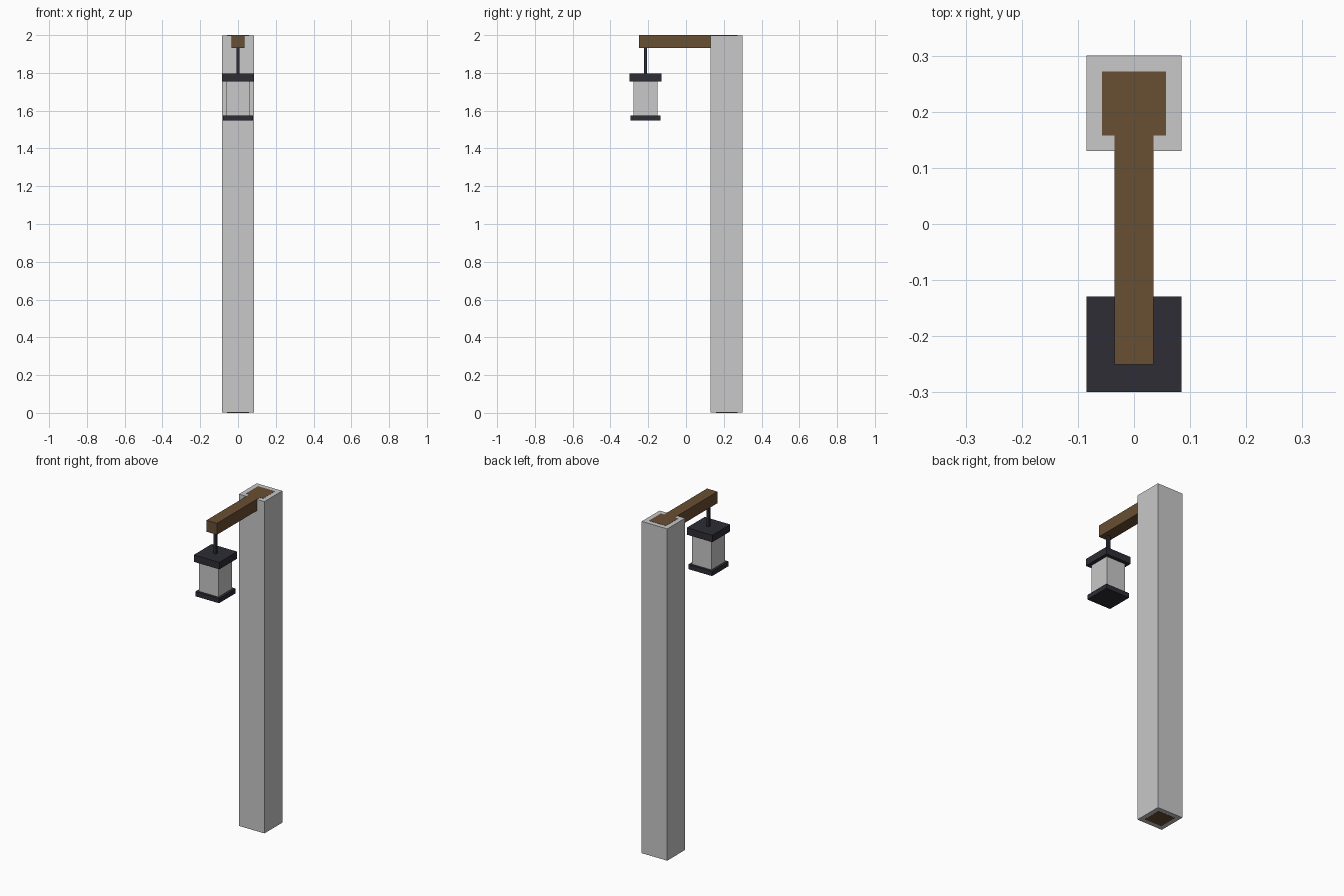
import bpy
import bmesh
from mathutils import Vector

default = bpy.data.objects.get("Cube")
if default:
    bpy.data.objects.remove(default, do_unlink=True)


def material(name, rgb):
    mat = bpy.data.materials.new(name)
    mat.use_nodes = True
    colour = (*rgb, 1)
    mat.diffuse_color = colour
    mat.node_tree.nodes["Principled BSDF"].inputs["Base Color"].default_value = colour
    return mat


def box(name, mat, low, high):
    """Axis-aligned box between two corners, with its origin at its centre."""
    low, high = Vector(low), Vector(high)
    size = high - low
    bm = bmesh.new()
    bmesh.ops.create_cube(bm, size=1)
    bmesh.ops.scale(bm, vec=size, verts=bm.verts)
    mesh = bpy.data.meshes.new(name)
    bm.to_mesh(mesh)
    bm.free()
    mesh.materials.append(mat)
    obj = bpy.data.objects.new(name, mesh)
    obj.location = (low + high) / 2
    bpy.context.collection.objects.link(obj)
    return obj


def centred_box(name, mat, half, y, bottom, top):
    """Square upright box centred on x = 0."""
    return box(name, mat, (-half, y - half, bottom), (half, y + half, top))


grey = material("pale grey", (0.578, 0.578, 0.578))
wood = material("brown wood", (0.14, 0.077, 0.033))
iron = material("dark iron", (0.026, 0.026, 0.036))

POST_Y = 0.215
LAMP_Y = -0.214

# Post: grey casing around a wooden core that shows at both ends
centred_box("post_casing", grey, 0.085, POST_Y, 0.001, 1.999)
centred_box("post_core", wood, 0.057, POST_Y, 0, 2)

# Arm reaching forward from the core
box("arm", wood, (-0.035, -0.25, 1.931), (0.035, POST_Y - 0.057, 2))

# Hanging lantern
centred_box("hanger_rod", iron, 0.008, LAMP_Y, 1.797, 1.931)
centred_box("lantern_cap", iron, 0.085, LAMP_Y, 1.755, 1.797)
centred_box("lantern_glass", grey, 0.064, LAMP_Y, 1.575, 1.755)
centred_box("lantern_base", iron, 0.079, LAMP_Y, 1.547, 1.575)
